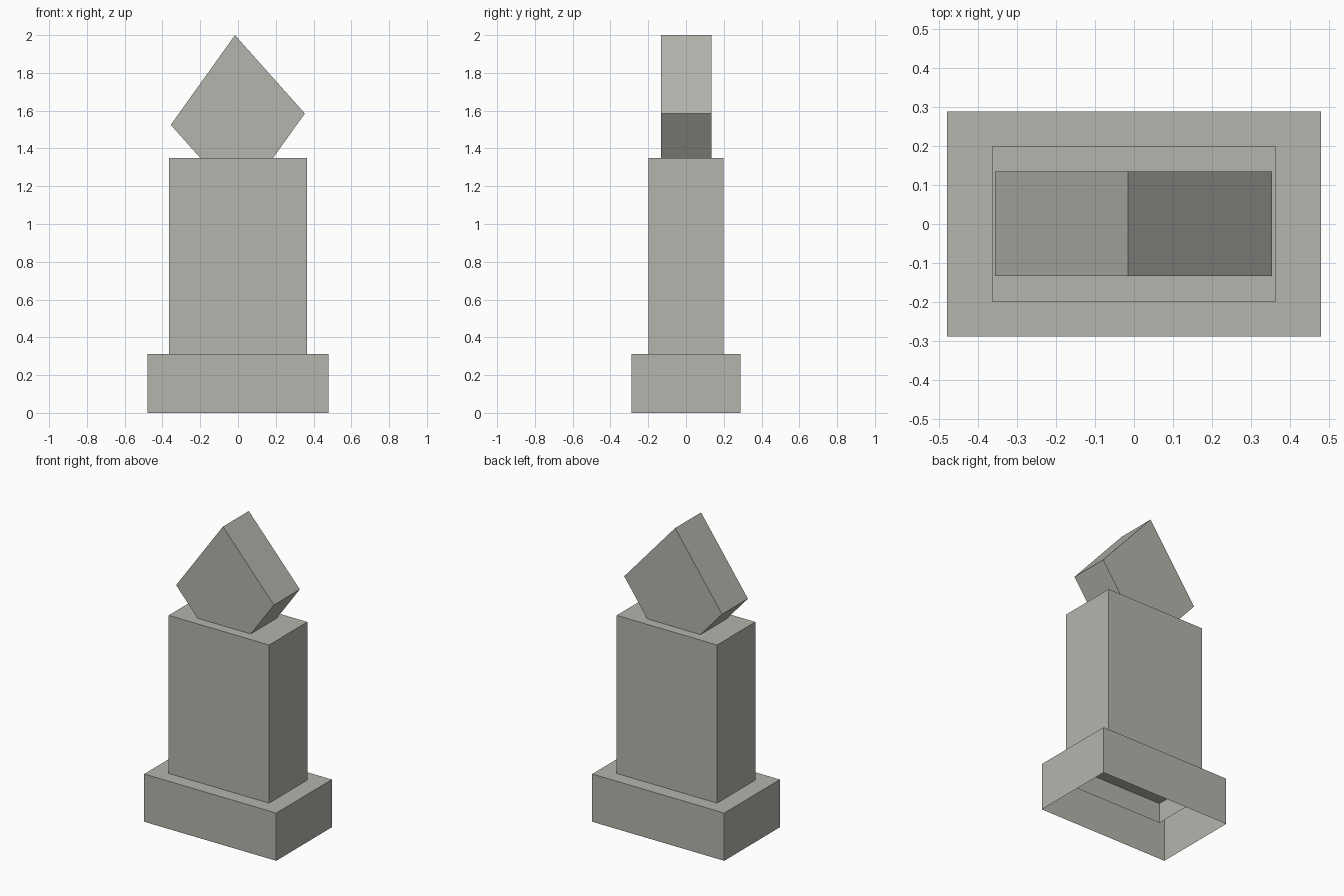
import bpy

if "Cube" in bpy.data.objects:
    bpy.data.objects.remove(bpy.data.objects["Cube"])

stone = bpy.data.materials.new("warm_grey_stone")
stone.diffuse_color = (0.46, 0.46, 0.42, 1)
stone.use_nodes = True
stone.node_tree.nodes["Principled BSDF"].inputs["Base Color"].default_value = stone.diffuse_color


def prism(name, profile, y0, y1, skip=None):
    """Extrude an x-z profile along y; skip leaves one side face open."""
    n = len(profile)
    verts = [(x, y, z) for y in (y0, y1) for x, z in profile]
    faces = [tuple(range(n)), tuple(range(2 * n - 1, n - 1, -1))]
    for i in range(n):
        j = (i + 1) % n
        if i != skip:
            faces.append((j, i, i + n, j + n))
    mesh = bpy.data.meshes.new(name)
    mesh.from_pydata(verts, [], faces)
    mesh.materials.append(stone)
    obj = bpy.data.objects.new(name, mesh)
    bpy.context.collection.objects.link(obj)
    return obj


def open_box(name, hx, hy, z0, z1):
    """Box with no underside."""
    prism(name, [(-hx, z0), (hx, z0), (hx, z1), (-hx, z1)], -hy, hy, skip=0)


# Plinth, hollow from below
open_box("plinth", 0.479, 0.288, 0.0, 0.313)

# Shaft, sunk a little into the plinth
open_box("shaft", 0.364, 0.198, 0.18, 1.35)

# Tilted block on top, its lower corner sunk into the shaft
prism("tilted_top_block",
      [(0.014, 1.11), (0.354, 1.585), (-0.016, 2.0), (-0.356, 1.525)],
      -0.133, 0.135)
